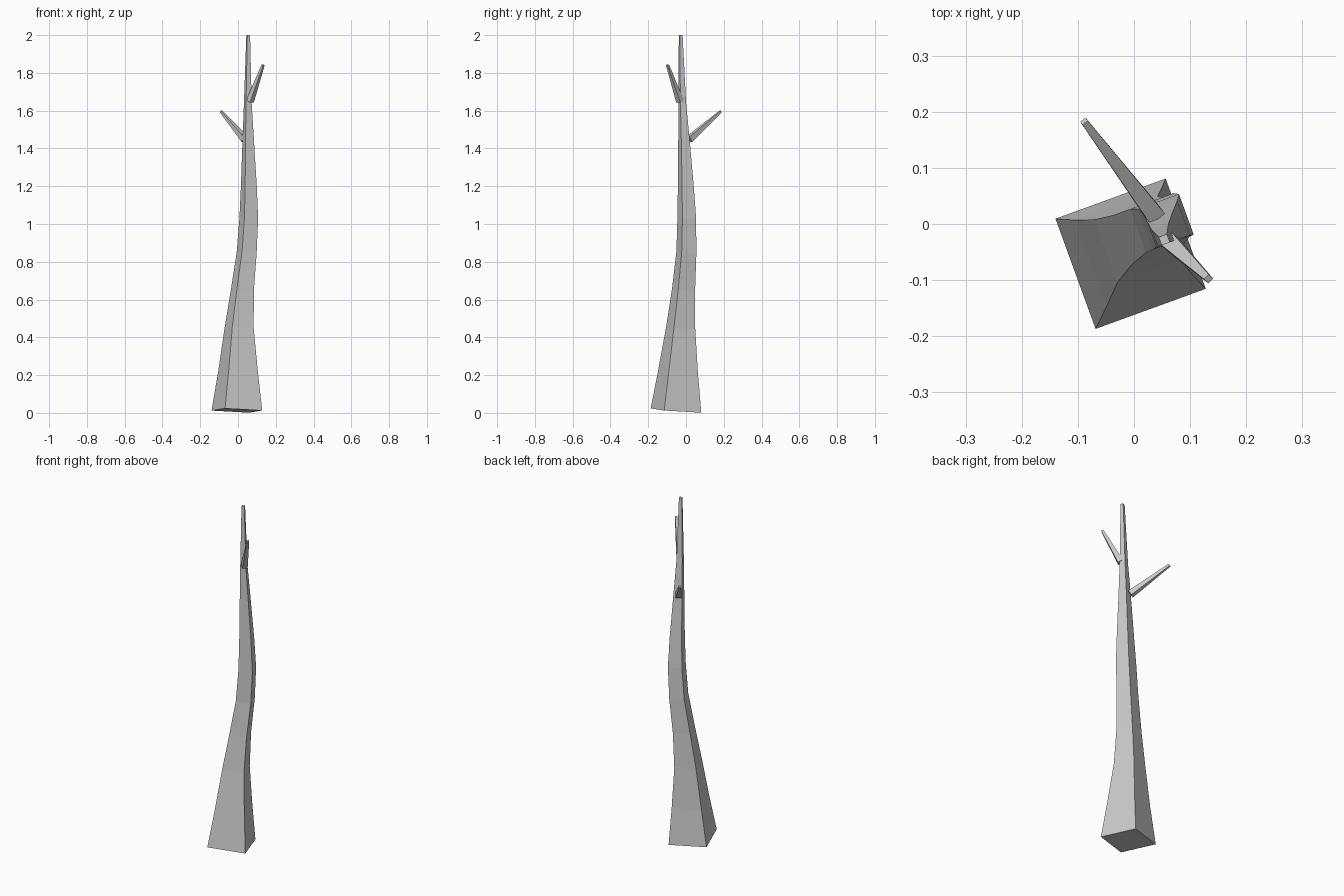
import bpy, bmesh, math
from mathutils import Vector

if "Cube" in bpy.data.objects:
    bpy.data.objects.remove(bpy.data.objects["Cube"])


def loft(name, rings):
    """Skin a list of four-sided rings and cap both ends."""
    bm = bmesh.new()
    loops = [[bm.verts.new(p) for p in ring] for ring in rings]
    for a, b in zip(loops, loops[1:]):
        for i in range(4):
            j = (i + 1) % 4
            bm.faces.new((a[i], a[j], b[j], b[i]))
    bm.faces.new(loops[0][::-1])
    bm.faces.new(loops[-1])
    bmesh.ops.recalc_face_normals(bm, faces=bm.faces)
    mesh = bpy.data.meshes.new(name)
    bm.to_mesh(mesh)
    bm.free()
    obj = bpy.data.objects.new(name, mesh)
    bpy.context.collection.objects.link(obj)
    return obj


def trunk_ring(x, y, z, half, tilt=0.0):
    """Turned square; half is its half extent along x and y."""
    pts = []
    for i in range(4):
        a = math.radians(-25 + 90 * i)
        dx, dy = half * 1.103 * math.cos(a), half * 1.103 * math.sin(a)
        pts.append(Vector((x + dx, y + dy, z - tilt * (dy + 0.45 * dx))))
    return pts


def branch(name, start, end, r0, r1):
    start, end = Vector(start), Vector(end)
    q = (end - start).to_track_quat('Z', 'Y')
    corners = [(-1, -1), (1, -1), (1, 1), (-1, 1)]
    return loft(name, [[p + q @ Vector((cx * r, cy * r, 0)) for cx, cy in corners]
                       for p, r in ((start, r0), (end, r1))])


# Curved tapering trunk: x, y, z, half extent, ring tilt
path = [
    (-0.006, -0.053, 0.0125, 0.134, 0.07),
    (0.000, -0.042, 0.22, 0.105, 0.06),
    (0.006, -0.028, 0.45, 0.077, 0.08),
    (0.023, -0.013, 0.65, 0.061, 0.1),
    (0.046, 0.002, 0.85, 0.053, 0.06),
    (0.057, 0.004, 1.03, 0.0495, 0.0),
    (0.0575, -0.001, 1.20, 0.042, 0.0),
    (0.054, -0.011, 1.45, 0.030, 0.0),
    (0.052, -0.020, 1.64, 0.0205, 0.0),
    (0.054, -0.028, 2.00, 0.010, 0.0),
]
loft("trunk", [trunk_ring(*p) for p in path])

# Two bare branches
branch("lower_branch", (0.037, 0.016, 1.448), (-0.089, 0.183, 1.595), 0.016, 0.006)
branch("upper_branch", (0.064, -0.032, 1.65), (0.133, -0.098, 1.843), 0.015, 0.006)
